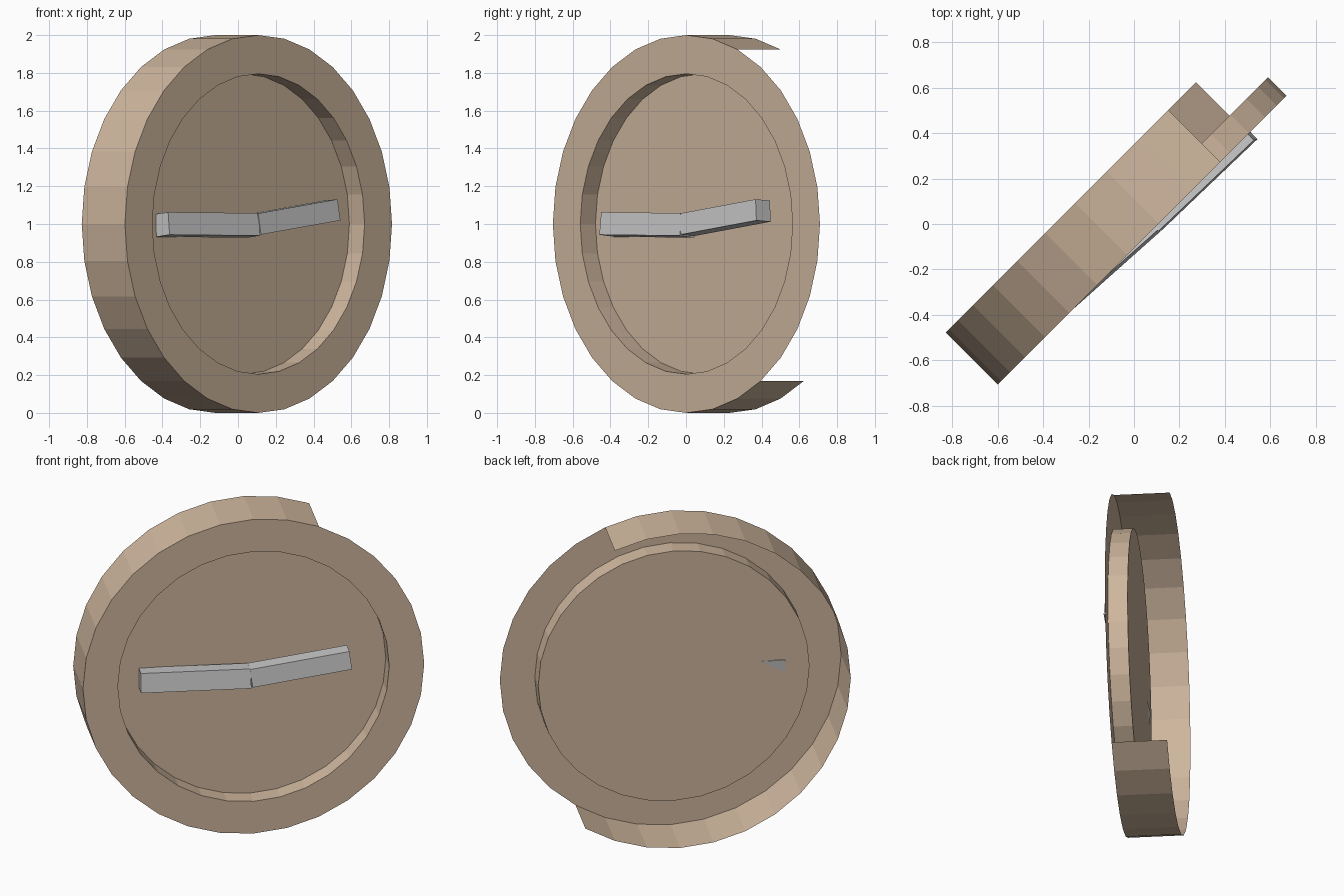
import bpy, bmesh
from math import sin, cos, radians, pi
from mathutils import Matrix, Vector

if "Cube" in bpy.data.objects:
    bpy.data.objects.remove(bpy.data.objects["Cube"])

SEG = 32
CU = 0.078                      # centre of the dial along its own width
TURN = Matrix.Rotation(radians(45), 4, 'Z')   # whole clock faces front-right

wood = bpy.data.materials.new("tan_wood")
wood.diffuse_color = (0.62, 0.47, 0.34, 1)
wood.use_nodes = True
wood.node_tree.nodes["Principled BSDF"].inputs["Base Color"].default_value = wood.diffuse_color


def finish(name, bm, mat=None):
    me = bpy.data.meshes.new(name)
    bm.to_mesh(me)
    bm.free()
    ob = bpy.data.objects.new(name, me)
    ob.matrix_world = TURN
    bpy.context.collection.objects.link(ob)
    if mat:
        me.materials.append(mat)
    return ob


def ring(bm, r, y):
    return [bm.verts.new((CU + r * sin(2 * pi * i / SEG), y, 1 + r * cos(2 * pi * i / SEG)))
            for i in range(SEG)]


def bridge(bm, a, b, skip=()):
    for i in range(SEG):
        if i not in skip:
            j = (i + 1) % SEG
            bm.faces.new((a[i], a[j], b[j], b[i]))


# Case: open-backed side wall with a missing stretch, front rim, recessed dial
bm = bmesh.new()
back = ring(bm, 1.0, 0.248)
front = ring(bm, 1.0, -0.075)
lip = ring(bm, 0.795, -0.075)
dial = ring(bm, 0.795, 0.039)
bridge(bm, back, front, skip=range(2, 13))
bridge(bm, front, lip)
bridge(bm, lip, dial)
bm.faces.new(dial[::-1])
loose = [v for v in bm.verts if not v.link_faces]
bmesh.ops.delete(bm, geom=loose, context='VERTS')
finish("clock_case", bm, wood)


# Hands: boxes laid between two points on their front face, slightly rolled
def hand(name, a, b, height, depth, roll):
    a, b = Vector(a), Vector(b)
    x = (b - a).normalized()
    y = Vector((0, cos(roll), -sin(roll)))
    y = (y - x * y.dot(x)).normalized()
    z = x.cross(y)
    m = Matrix((x, y, z)).transposed().to_4x4()
    m.translation = (a + b) / 2 + y * depth / 2
    bm = bmesh.new()
    bmesh.ops.create_cube(bm, size=1, matrix=m @ Matrix.Diagonal(((b - a).length, depth, height, 1)))
    finish(name, bm)


hand("hour_hand", (-0.58, -0.062, 1.003), (0.06, -0.099, 0.998), 0.12, 0.104, radians(6))
hand("minute_hand", (0.06, -0.102, 1.0), (0.64, -0.116, 1.075), 0.113, 0.104, radians(4))
